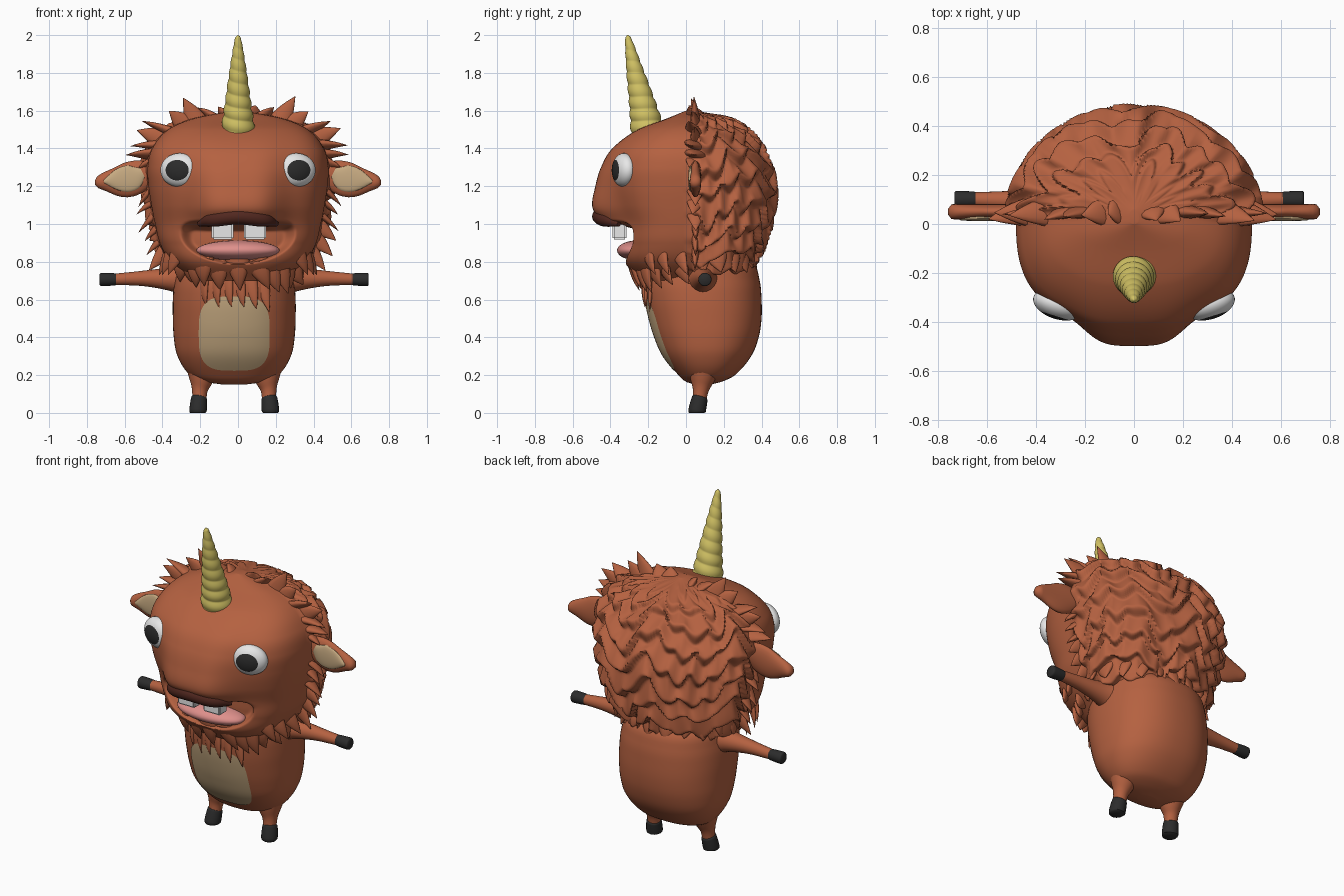
import bpy
import bmesh
import math
import random
from mathutils import Vector

random.seed(4)
default_cube = bpy.data.objects.get("Cube")
if default_cube:
    bpy.data.objects.remove(default_cube, do_unlink=True)


def material(name, *colour):
    mat = bpy.data.materials.new(name)
    mat.use_nodes = True
    mat.diffuse_color = (*colour, 1)
    mat.node_tree.nodes["Principled BSDF"].inputs["Base Color"].default_value = (*colour, 1)
    return mat


FUR = material("rust fur", .46, .12, .052)
NOSE = material("dark brown nose", .085, .021, .014)
TAN = material("tan skin", .58, .41, .225)
HORN = material("yellow horn", .63, .53, .125)
HOOF = material("charcoal", .025, .025, .025)
WHITE = material("white", .8, .8, .8)
PINK = material("pink lip", .74, .28, .26)


def interp(table, t):
    """Smooth interpolation of rows keyed by their first value."""
    last = len(table) - 1
    i = max(k for k in range(last) if k == 0 or table[k][0] <= t)

    def slope(k, c):
        a, b = table[max(k - 1, 0)], table[min(k + 1, last)]
        return (b[c] - a[c]) / (b[0] - a[0])

    p, q = table[i], table[i + 1]
    h = q[0] - p[0]
    w = min(max((t - p[0]) / h, 0), 1)
    ease = w * w * (3 - 2 * w)
    return [p[c] + (q[c] - p[c]) * ease + h * w * (1 - w) *
            (slope(i, c) * (1 - w) - slope(i + 1, c) * w) for c in range(1, len(p))]


def smoothstep(a, b, x):
    w = min(max((x - a) / (b - a), 0), 1)
    return w * w * (3 - 2 * w)


def power(value, exponent):
    return math.copysign(abs(value) ** exponent, value)


def add_surface(bm, f, nu, nv, caps=True, bands=0):
    """Skin f(u, v), closed round u; the first bands use the second material."""
    rings = [[bm.verts.new(f(i / nu, j / nv)) for i in range(nu)] for j in range(nv + 1)]
    for j in range(nv):
        for i in range(nu):
            k = (i + 1) % nu
            face = bm.faces.new((rings[j][i], rings[j][k], rings[j + 1][k], rings[j + 1][i]))
            face.material_index = int(j < bands)
    if caps:
        bm.faces.new(rings[0][::-1]).material_index = int(bands > 0)
        bm.faces.new(rings[-1])


def finish(name, bm, mats, solid=True):
    if solid:
        bmesh.ops.recalc_face_normals(bm, faces=bm.faces)
    mesh = bpy.data.meshes.new(name)
    bm.to_mesh(mesh)
    bm.free()
    for mat in mats:
        mesh.materials.append(mat)
    mesh.shade_smooth()
    mesh.set_sharp_from_angle(angle=math.radians(70))
    obj = bpy.data.objects.new(name, mesh)
    bpy.context.collection.objects.link(obj)
    return obj


def surface(name, f, nu, nv, *mats, caps=True, bands=0):
    bm = bmesh.new()
    add_surface(bm, f, nu, nv, caps, bands)
    return finish(name, bm, mats, caps)


def sweep(name, path, mat, flat=1, sides=20, steps=16, ripple=None):
    """Round section along rows of (t, x, y, z, radius); flat limits the depth."""
    def f(u, v):
        x, y, z, r = interp(path, v)
        tangent = Vector(interp(path, min(v + .01, 1))[:3]) - Vector(interp(path, max(v - .01, 0))[:3])
        a = tangent.cross(Vector((0, 1, 0))).normalized()
        b = a.cross(tangent).normalized()
        r = max(r, .001) * (ripple(u, v) if ripple else 1)
        ang = math.tau * u
        return Vector((x, y, z)) + a * r * math.cos(ang) + b * min(r, flat) * math.sin(ang)
    return surface(name, f, sides, steps, mat)


# Body: stacked oval sections (height, half width, back, front)
BODY_X = -.02
BODY = [(.15, .06, .13, .05), (.165, .16, .19, .0), (.2, .235, .26, -.04), (.3, .3, .345, -.12),
        (.4, .32, .385, -.165), (.5, .325, .4, -.195), (.6, .325, .4, -.215),
        (.7, .315, .39, -.22), (.8, .28, .35, -.18), (.88, .15, .2, -.05)]


def body(u, v):
    z = .515 - .365 * math.cos(math.pi * v)
    half, back, front = interp(BODY, z)
    c, s = math.cos(math.tau * u), math.sin(math.tau * u)
    return (BODY_X + half * power(c, .87), (back + front) / 2 + (back - front) / 2 * power(s, .87), z)


def body_front(x, z):
    half, back, front = interp(BODY, z)
    side = min(abs(x - BODY_X) / half, 1)
    return (back + front) / 2 - (back - front) / 2 * (1 - side ** 2.3) ** (1 / 2.3)


def belly(u, v):
    r = 1 - v
    x = BODY_X + .188 * r * power(math.cos(math.tau * u), .6)
    z = .42 + .197 * r * power(math.sin(math.tau * u), .6)
    return (x, body_front(x, z) - .004, z)


surface("body", body, 64, 48, FUR)
surface("belly_patch", belly, 64, 16, TAN, caps=False)

# Head: stacked sections with a muzzle, a mouth hollow and shaggy locks behind
HEAD = [(.7, .25, .26, -.24), (.8, .36, .33, -.325), (.9, .415, .385, -.335), (1.0, .44, .415, -.34),
        (1.1, .46, .435, -.375), (1.2, .475, .44, -.395), (1.3, .48, .415, -.395),
        (1.4, .455, .37, -.355), (1.5, .37, .29, -.235), (1.56, .23, .21, -.09), (1.6, .02, .06, .0)]
MUZZLE = [(.9, .1), (1.0, .1), (1.08, .125), (1.2, .085), (1.3, .055), (1.4, .035), (1.5, .02), (1.6, 0)]
MID = .03


def vary(row, column):
    return (math.sin(row * 12.99 + column * 78.23) * 437.5) % 1


def shingle(u, v):
    """Height of overlapping irregular locks, swelling towards their tips."""
    v -= .4 * math.sin(u * 40) + .25 * math.sin(u * 67)

    def edge(row):
        across = u * 22 + row * .5 + .3 * math.sin(row * 5 + u * 17)
        column = math.floor(across)
        tip = 1 - abs(2 * (across - column) - 1) ** 1.5
        return row + (.25 + .5 * vary(row, column)) * tip
    row = math.floor(v) + 1
    while v < edge(row):
        row -= 1
    part = (v - edge(row)) / (edge(row + 1) - edge(row))
    return part ** 1.2 * smoothstep(1, .65, part) * 1.4


def head_point(ang, z):
    half, back, front = interp(HEAD, z)
    c, s = math.cos(ang), math.sin(ang)
    n = 1 if s > 0 else .7
    depth = back - MID if s > 0 else MID - front
    x, y = max(half, .01) * power(c, n), MID + max(depth, .01) * power(s, n)
    if s < 0:
        bulge = interp(MUZZLE, z)[0] * smoothstep(.96, 1.0, z)
        y -= bulge * math.exp(-(x / .23) ** 4) * smoothstep(0, -.4, s)
        hollow = (abs(x) / .31) ** 2.5 + abs((z - .9 - .6 * x * x) / .115) ** 2.5
        y += .09 * smoothstep(1, .5, hollow)
    return Vector((x, y, z))


def head(u, v):
    p = head_point(math.tau * u, 1.15 + .45 * math.cos(math.pi * v))
    fade = smoothstep(.01, .08, p.y) * smoothstep(.05, .3, v)
    out = (p - Vector((0, MID, 1.13))).normalized()
    return p + out * fade * (.008 + .05 * shingle(u, v * 11))


surface("head", head, 240, 180, FUR)

# Fur locks: curved flat spikes gathered in one mesh
locks = bmesh.new()


def lock(base, tip, width, sag=.02):
    base, tip = Vector(base), Vector(tip)
    along = tip - base
    out = (base - Vector((0, MID, 1.1))).normalized()
    side = along.cross(out)
    if side.length < along.length * .5:
        side = along.cross(Vector((0, 1, 0)))
    side.normalize()
    thick = side.cross(along).normalized()
    start = base - along * .35 - out * .045

    def f(u, v):
        r = width * max(1 - v ** 1.4, .02)
        centre = start.lerp(tip, v) + out * sag * 2.4 * v * (1 - v)
        return (centre + side * r * math.cos(math.tau * u)
                + thick * r * .45 * math.sin(math.tau * u))
    add_surface(locks, f, 12, 8)


def jitter(amount):
    return random.uniform(-amount, amount)


# Mane: (root height, tip x, tip height)
MANE = [(1.59, .1, 1.63), (1.58, .2, 1.62), (1.56, .29, 1.67), (1.54, .38, 1.6), (1.5, .5, 1.55),
        (1.46, .53, 1.5), (1.43, .57, 1.42), (1.38, .58, 1.36), (1.33, .53, 1.3)]
for s, ang in ((1, 0), (-1, math.pi)):
    for z, x, top in MANE:
        base = head_point(ang, z) + Vector((0, .02, 0))
        lock(base, (s * x + jitter(.015), .03 + jitter(.02), top + jitter(.01)), .075)
    # cheek fringe
    for k in range(6):
        base = head_point(ang, 1.19 - k * .068) + Vector((0, .02, 0))
        lock(base, base + Vector((s * (.065 + jitter(.02)), jitter(.02), -.085 + jitter(.015))), .06)

# Beard along the jaw, longest in the middle
for k in range(13):
    ang = math.pi * (1.03 + .94 * k / 12)
    base = head_point(ang, .755 + jitter(.015))
    middle = 1 - abs(base.x) / .42
    drop = .07 + .06 * middle + jitter(.025)
    lock(base, base + Vector((.03 + jitter(.02), .05, -drop)), .068)
    if abs(base.x) > .25:
        base = head_point(ang, .83)
        lock(base, base + Vector((base.x * .1, .05, -.1)), .055)

# Nape fringe and tuft tips over the belly
for k in range(11):
    base = head_point(math.pi * (k + .5) / 11, .83)
    lock(base, base + Vector((base.x * .04, .025, -.075 + jitter(.02))), .08)
for k in range(6):
    x = BODY_X - .17 + k * .066
    lock((x, body_front(x, .64) - .004, .64), (x + .025, body_front(x, .55) - .012, .55 + jitter(.02)), .042)
finish("fur_locks", locks, [FUR])

# Nose, lower lip and horn
sweep("nose", [(0, -.205, -.355, 1.0, .014), (.25, -.13, -.425, 1.025, .04), (.5, 0, -.455, 1.04, .042),
               (.75, .13, -.425, 1.025, .04), (1, .205, -.355, 1.0, .014)], NOSE, steps=40)


def ellipsoid(centre, radii):
    def f(u, v):
        polar = math.pi * (.01 + .98 * v)
        ring = math.sin(polar)
        return [c + r * d for c, r, d in zip(centre, radii, (
            ring * math.cos(math.tau * u), -math.cos(polar), ring * math.sin(math.tau * u)))]
    return f


surface("lower_lip", ellipsoid((0, -.255, .86), (.22, .11, .053)), 40, 24, PINK)
sweep("horn", [(0, 0, -.195, 1.45, .096), (.33, 0, -.232, 1.64, .069), (.66, 0, -.275, 1.83, .042),
               (.96, 0, -.307, 1.985, .015), (1, 0, -.31, 2, .003)], HORN, sides=32, steps=130,
      ripple=lambda u, v: .94 + .1 * abs(math.sin(math.pi * (u - 9 * v))))

for s, side in ((1, "left"), (-1, "right")):
    # Eye with a pupil cap
    eye = surface(side + "_eye", ellipsoid((0, 0, 0), (.106, .06, .09)), 40, 30, WHITE, HOOF, bands=6)
    eye.location = (s * .308, -.328, 1.285)
    eye.rotation_euler.z = s * .3

    # Ear with a tan inner plate
    sweep(side + "_ear", [(0, s * .44, .05, 1.28, .05), (.25, s * .52, .05, 1.255, .085),
                          (.5, s * .6, .05, 1.23, .09), (.8, s * .7, .05, 1.225, .052),
                          (.96, s * .75, .05, 1.22, .026), (1, s * .757, .05, 1.22, .012)], FUR, flat=.031)
    sweep(side + "_ear_inner", [(0, s * .505, .027, 1.27, .03), (.3, s * .56, .024, 1.245, .068),
                                (.6, s * .63, .024, 1.235, .06), (1, s * .71, .026, 1.225, .01)],
          TAN, flat=.012)

    # Arm and hand hoof
    def at(x):
        return BODY_X + s * x
    sweep(side + "_arm", [(0, at(.24), .09, .71, .1), (.25, at(.34), .09, .71, .064),
                          (.6, at(.48), .095, .712, .041), (1, at(.64), .1, .707, .029)], FUR)
    sweep(side + "_hand_hoof", [(0, at(.625), .1, .707, .03), (.1, at(.632), .1, .707, .032),
                                (.9, at(.705), .1, .706, .035), (1, at(.712), .1, .706, .029)], HOOF)

    # Leg and foot hoof
    sweep(side + "_leg", [(0, at(.165), .1, .27, .1), (.4, at(.175), .085, .17, .062),
                          (.7, at(.182), .078, .12, .042), (1, at(.185), .07, .06, .036)], FUR)
    sweep(side + "_foot_hoof", [(0, at(.185), .075, .085, .037), (.1, at(.186), .073, .078, .042),
                                (.9, at(.192), .058, .008, .046), (1, at(.192), .058, 0, .04)], HOOF)

    # Front tooth
    bm = bmesh.new()
    bmesh.ops.create_cube(bm, size=1)
    for vert in bm.verts:
        vert.co = Vector((s * .086 + .005, -.352, .985)) + Vector((vert.co.x * .116, vert.co.y * .075, vert.co.z * .135))
    bmesh.ops.bevel(bm, geom=bm.edges[:], offset=.008, segments=2, affect='EDGES')
    finish(side + "_tooth", bm, [WHITE])
